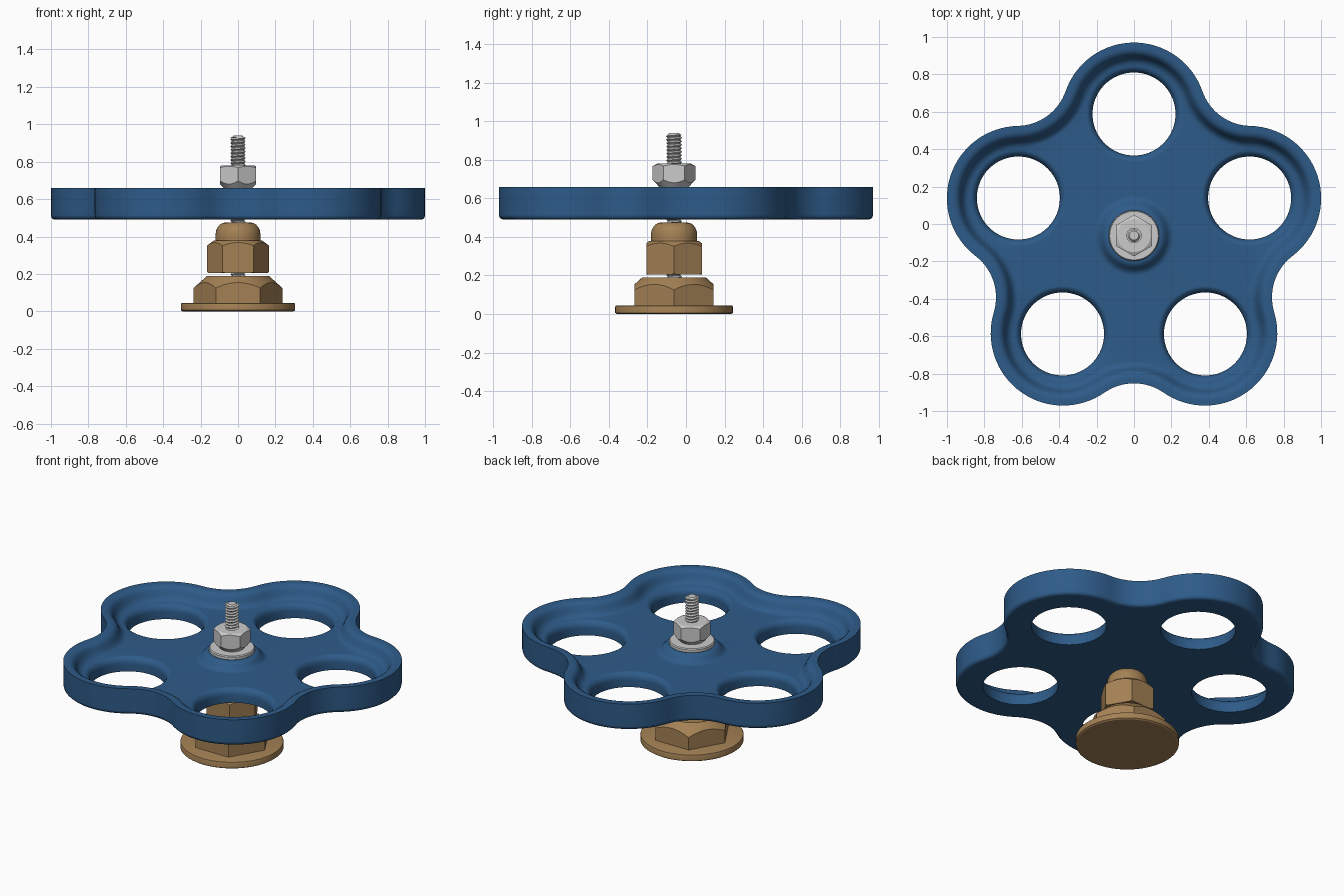
import bpy, bmesh
from math import sin, cos, pi, radians, atan2

if "Cube" in bpy.data.objects:
    bpy.data.objects.remove(bpy.data.objects["Cube"])

CY = -0.062                      # y of the common axis
LOBES = [radians(90 + 72 * k) for k in range(5)]


def material(name, rgb):
    m = bpy.data.materials.new(name)
    m.diffuse_color = (*rgb, 1)
    m.use_nodes = True
    m.node_tree.nodes["Principled BSDF"].inputs["Base Color"].default_value = m.diffuse_color
    return m


blue = material("blue_paint", (0.027, 0.105, 0.25))
brass = material("brass", (0.37, 0.22, 0.09))


def finish(name, bm, mat=None, angle=30):
    bmesh.ops.remove_doubles(bm, verts=bm.verts, dist=1e-5)
    bmesh.ops.recalc_face_normals(bm, faces=bm.faces)
    me = bpy.data.meshes.new(name)
    bm.to_mesh(me)
    bm.free()
    me.shade_smooth()
    me.set_sharp_from_angle(angle=radians(angle))
    ob = bpy.data.objects.new(name, me)
    ob.location = (0, CY, 0)
    bpy.context.collection.objects.link(ob)
    if mat:
        me.materials.append(mat)
    return ob


def ring(bm, pts, z):
    return [bm.verts.new((x, y, z)) for x, y in pts]


def skin(bm, rings):
    for a, b in zip(rings, rings[1:]):
        for i in range(len(a)):
            j = (i + 1) % len(a)
            bm.faces.new((a[i], a[j], b[j], b[i]))


def circle(r, n=64, cx=0, cy=0):
    return [(cx + r * cos(2 * pi * i / n), cy + r * sin(2 * pi * i / n)) for i in range(n)]


def revolve(name, profile, mat=None, n=64):
    bm = bmesh.new()
    rings = [ring(bm, circle(r, n), z) for r, z in profile]
    skin(bm, rings)
    bm.faces.new(rings[0])
    bm.faces.new(rings[-1])
    return finish(name, bm, mat)


def hex_nut(name, R, z0, z1, r0, s0, r1, s1, turn=0, mat=None, seg=12):
    """Hexagon whose ends are turned to cones: radius r at the end, slope s."""
    bm = bmesh.new()
    rings = [[], [], [], []]
    for i in range(6 * seg):
        a = pi / 3 * i / seg
        h = R * cos(pi / 6) / cos(a % (pi / 3) - pi / 6)
        b, t = min(r0, h), min(r1, h)
        rows = [(b, z0), (h, z0 + (h - b) * s0), (h, z1 - (h - t) * s1), (t, z1)]
        for row, (r, z) in zip(rings, rows):
            row.append(bm.verts.new((r * cos(a + turn), r * sin(a + turn), z)))
    skin(bm, rings)
    bm.faces.new(rings[0])
    bm.faces.new(rings[-1])
    return finish(name, bm, mat, 20)


# Five-lobed outline made of tangent arcs, inset by o
LOBE_D, LOBE_R, VALLEY, VALLEY_R = 0.645, 0.387, 0.79, 0.276


def outline(o):
    fd = VALLEY + VALLEY_R
    fx, fy = fd * cos(pi / 5), fd * sin(pi / 5)
    beta = atan2(fy, fx - LOBE_D)
    pts = []
    for a in LOBES:
        local = []
        for i in range(33):
            t = -beta + 2 * beta * i / 32
            local.append((LOBE_D + (LOBE_R - o) * cos(t), (LOBE_R - o) * sin(t)))
        for i in range(1, 16):
            t = pi + beta + (2 * pi / 5 - 2 * beta) * i / 16
            local.append((fx + (VALLEY_R + o) * cos(t), fy + (VALLEY_R + o) * sin(t)))
        pts += [(x * cos(a) - y * sin(a), x * sin(a) + y * cos(a)) for x, y in local]
    return pts


# Handwheel: rim, five rounded holes, centre boss, flat plate faces
bm = bmesh.new()
RIM = [(.025, .49), (.012, .493), (.003, .502), (0, .515), (0, .66), (.03, .66),
       (.046, .657), (.06, .648), (.07, .634), (.079, .614), (.089, .597),
       (.102, .585), (.118, .58)]
HOLE = [(.256, .58), (.245, .577), (.234, .568), (.226, .555), (.222, .538), (.222, .49)]
BOSS = [(.215, .58), (.198, .584), (.184, .594), (.172, .610), (.161, .622),
        (.148, .629), (.134, .631), (.03, .631)]
rim = [ring(bm, outline(o), z) for o, z in RIM]
skin(bm, rim)
top, bottom = [rim[-1]], [rim[0]]
for a in LOBES:
    hole = [ring(bm, circle(r, 64, .65 * cos(a), .65 * sin(a)), z) for r, z in HOLE]
    skin(bm, hole)
    top.append(hole[0])
    bottom.append(hole[-1])
boss = [ring(bm, circle(r), z) for r, z in BOSS]
skin(bm, boss)
bm.faces.new(boss[-1])
top.append(boss[0])
for loops in (top, bottom):
    edges = [bm.edges.get((l[i - 1], l[i])) for l in loops for i in range(len(l))]
    bmesh.ops.triangle_fill(bm, use_beauty=True, edges=edges, normal=(0, 0, 1))
wheel = finish("handwheel", bm, blue, 35)
wn = wheel.modifiers.new("even_shading", 'WEIGHTED_NORMAL')
wn.keep_sharp = True

# Brass base: mounting flange, hex body, gland nut with dome
revolve("base_flange", [(.296, 0), (.305, .006), (.305, .037), (.303, .043), (.297, .045)], brass, 96)
hex_nut("base_hex", .237, .04, .19, .237, 0, .165, .9, 0, brass)
hex_nut("gland_nut", .166, .205, .378, .158, .8, .13, .75, 0, brass)
revolve("gland_dome", [(.12, .36), (.12, .412), (.117, .432), (.109, .45),
                       (.097, .464), (.083, .472), (.068, .475)], brass)

# Stem, washer and lock nut
revolve("stem_core", [(.034, .15), (.034, .928), (.024, .94)], None, 32)
revolve("washer", [(.13, .628), (.135, .633), (.135, .65), (.13, .656)])
hex_nut("lock_nut", .111, .652, .78, .07, 1.1, .088, .55, pi / 6)

# Helical thread on the stem
bm = bmesh.new()
PITCH, Z0, Z1, N = .018, .18, .932, 32
turns = int((Z1 - Z0) / PITCH) + 1
grid = []
for j in range(-2, 2 * turns + 1):
    r = .041 if j % 2 else .032
    grid.append([bm.verts.new((r * cos(2 * pi * k / N), r * sin(2 * pi * k / N),
                               min(Z1, max(Z0, Z0 + PITCH * (j / 2 + k / N)))))
                 for k in range(N + 1)])
for a, b in zip(grid, grid[1:]):
    for k in range(N):
        bm.faces.new((a[k], a[k + 1], b[k + 1], b[k]))
finish("stem_thread", bm)
